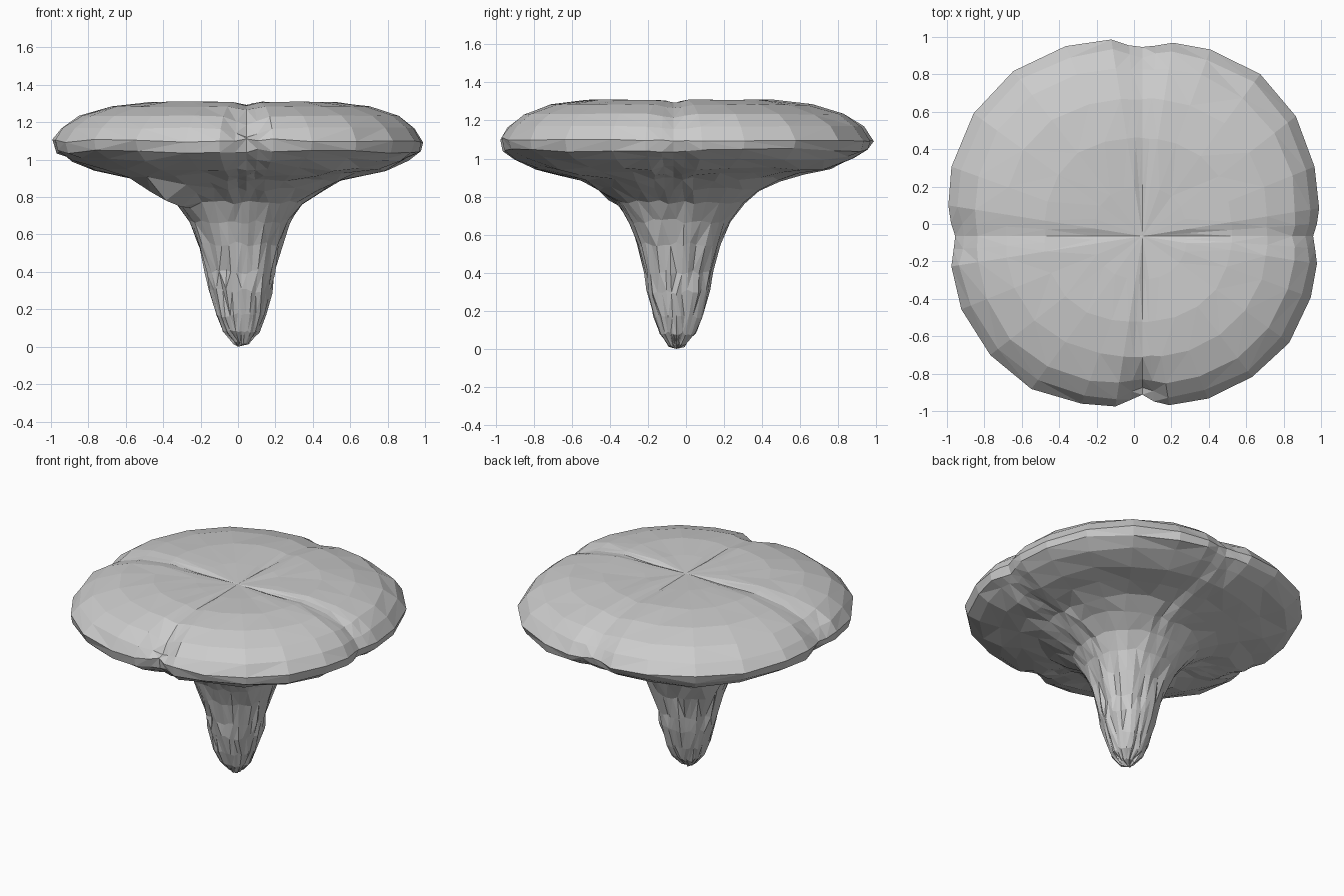
import bpy, bmesh, math, random
from mathutils import Vector

cube = bpy.data.objects.get("Cube")
if cube:
    bpy.data.objects.remove(cube, do_unlink=True)
random.seed(7)

grey = bpy.data.materials.new("plain grey")
grey.use_nodes = True
grey.diffuse_color = (0.6, 0.6, 0.6, 1)
bsdf = grey.node_tree.nodes["Principled BSDF"]
bsdf.inputs["Base Color"].default_value = (0.6, 0.6, 0.6, 1)
bsdf.inputs["Roughness"].default_value = 0.8

# Profiles as (fraction of rim radius, height)
TOP = [(0.25, 1.305), (0.5, 1.31), (0.7, 1.285), (0.86, 1.235), (0.95, 1.17)]
UNDER = [(1.0, 1.1), (0.98, 1.045), (0.91, 1.0), (0.78, 0.95), (0.65, 0.92),
         (0.53, 0.89), (0.43, 0.84), (0.34, 0.77), (0.27, 0.67)]
STEM = [(0.22, 0.55), (0.18, 0.4), (0.165, 0.3), (0.13, 0.17), (0.095, 0.08), (0.045, 0.02)]

CENTRE = Vector((0.045, -0.065, 0))
STEM_SHIFT = Vector((-0.025, 0.015, 0))
FOLD = Vector((-0.38, -0.36, 0))
# Extra segments gather beside the crossing grooves
OFFSETS = [0, 4, 9, 22, 38, 54, 70, 81, 86]
SEGMENTS = len(OFFSETS) * 4


def rim_radius(angle):
    """Distance from the groove crossing to the squarish rim outline."""
    d = Vector((math.cos(angle), math.sin(angle), 0))
    r = 1.0
    for _ in range(10):
        p = CENTRE + d * r
        r /= (abs(p.x / 1.0) ** 2.36 + abs(p.y / 0.985) ** 2.36) ** (1 / 2.36)
    return r


def make_ring(f, z, kind):
    ring = []
    for i in range(SEGMENTS):
        quadrant, k = divmod(i, len(OFFSETS))
        grouped = quadrant * 90 + OFFSETS[k]
        even = i * 360 / SEGMENTS
        blend = min(1, max(0, (f - 0.15) * 2)) if kind != "top" else 1
        degrees = even + (grouped - even) * blend
        angle = math.radians(degrees)
        off = (degrees + 45) % 90 - 45
        groove = math.exp(-(off / 5.5) ** 2)
        front = abs(degrees - 270) < 30

        # Rim notches, then slight unevenness
        r = rim_radius(angle) * f
        if f > 0.8:
            r *= 1 - groove * (0.075 if front else 0.04) * min(1, (f - 0.8) * 8)
        rough = 0.06 if kind == "stem" else 0.008
        r *= 1 + random.uniform(-rough, rough)
        p = CENTRE + Vector((math.cos(angle), math.sin(angle), 0)) * r
        if kind == "stem" or f < 0.4 and kind == "under":
            p += STEM_SHIFT
        p.z = z

        if kind == "top":
            p.z += random.uniform(-0.004, 0.002)
            p.z -= groove * (0.05 if front and f > 0.8 else 0.018)
        elif kind == "under":
            p.z += random.uniform(-0.012, 0.012)
            # Folded web hanging under the cap beside the stem
            flat = Vector((p.x, p.y, 0))
            p.z -= 0.14 * math.exp(-((flat - FOLD).length / 0.11) ** 2)
        else:
            p.z += random.uniform(-0.012, 0.012)
        ring.append(p)
    return ring


def build(name, rings, start=None, end=None):
    """Skin a stack of rings, closing either end to a point."""
    bm = bmesh.new()
    loops = [[bm.verts.new(p) for p in ring] for ring in rings]
    for a, b in zip(loops, loops[1:]):
        for i in range(SEGMENTS):
            j = (i + 1) % SEGMENTS
            bm.faces.new((a[i], b[i], b[j], a[j]))
    for tip, loop in ((start, loops[0]), (end, loops[-1])):
        if tip is not None:
            v = bm.verts.new(tip)
            for i in range(SEGMENTS):
                bm.faces.new((v, loop[i], loop[(i + 1) % SEGMENTS]))
    bmesh.ops.recalc_face_normals(bm, faces=bm.faces)
    bmesh.ops.triangulate(bm, faces=bm.faces)
    mesh = bpy.data.meshes.new(name)
    bm.to_mesh(mesh)
    bm.free()
    mesh.materials.append(grey)
    obj = bpy.data.objects.new(name, mesh)
    bpy.context.collection.objects.link(obj)
    return obj


top = [make_ring(f, z, "top") for f, z in TOP]
under = [make_ring(f, z, "under") for f, z in UNDER]
stem = [make_ring(f, z, "stem") for f, z in STEM]

# Cap and stem share one ring so the surface flows on unbroken
build("cap", top + under, start=CENTRE + Vector((0, 0, 1.29)))
build("stem", under[-1:] + stem, end=Vector((0, -0.05, 0)))

# Stem normals face outward on the open skin
for name in ("cap", "stem"):
    mesh = bpy.data.objects[name].data
    bm = bmesh.new()
    bm.from_mesh(mesh)
    bm.faces.ensure_lookup_table()
    tip = max(bm.faces, key=lambda f: abs(f.normal.z) * (1 if name == "cap" else 0)
              + (f.calc_center_median().z if name == "cap" else -f.calc_center_median().z) * 5)
    if (tip.normal.z > 0) != (name == "cap"):
        bmesh.ops.reverse_faces(bm, faces=bm.faces)
    bm.to_mesh(mesh)
    bm.free()
